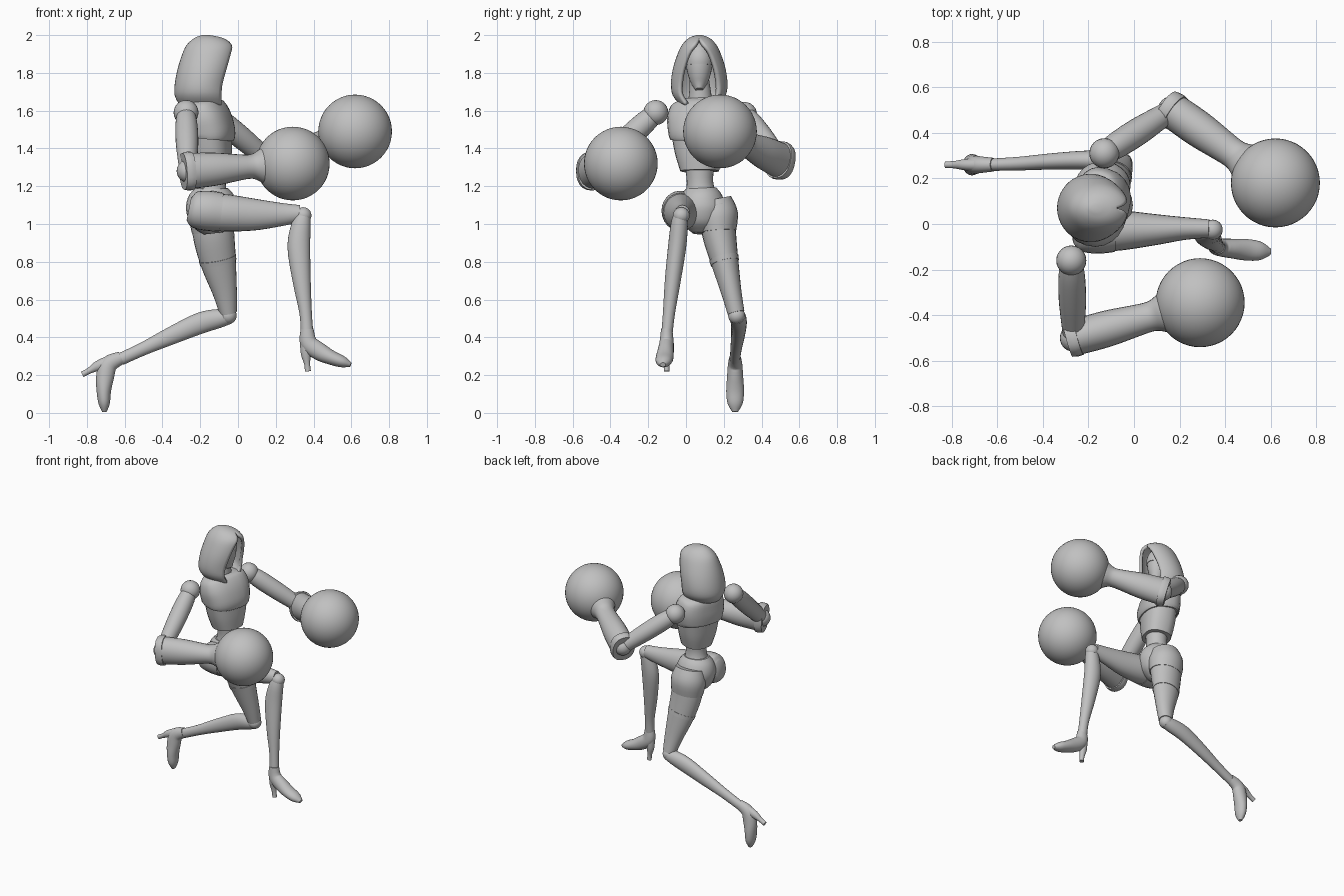
import bpy
import bmesh
from math import sin, cos, pi, radians
from mathutils import Vector, Matrix

if "Cube" in bpy.data.objects:
    bpy.data.objects.remove(bpy.data.objects["Cube"])

grey = bpy.data.materials.new("plain_grey")
grey.use_nodes = True
grey.diffuse_color = (0.53, 0.53, 0.53, 1)
grey.node_tree.nodes["Principled BSDF"].inputs["Base Color"].default_value = grey.diffuse_color
parts = []


def finish(name, bm):
    bmesh.ops.remove_doubles(bm, verts=bm.verts, dist=0.0001)
    bmesh.ops.recalc_face_normals(bm, faces=bm.faces)
    mesh = bpy.data.meshes.new(name)
    bm.to_mesh(mesh)
    bm.free()
    mesh.materials.append(grey)
    obj = bpy.data.objects.new(name, mesh)
    bpy.context.collection.objects.link(obj)
    parts.append(obj)
    return obj


def smooth_rows(rows, steps):
    """Catmull-Rom interpolation of rows of numbers."""
    out = []
    for i in range(len(rows) - 1):
        a, b, c, d = rows[max(i - 1, 0)], rows[i], rows[i + 1], rows[min(i + 2, len(rows) - 1)]
        for k in range(steps):
            t = k / steps
            out.append([q + 0.5 * t * (r - p + t * (2 * p - 5 * q + 4 * r - s + t * (3 * (q - r) + s - p)))
                        for p, q, r, s in zip(a, b, c, d)])
    return out + [list(rows[-1])]


def tube(name, rows, ref=(0, 1, 0), steps=4, square=1.0, sides=24):
    """Closed loft: rows are x, y, z, radius across ref, radius along ref."""
    rows = smooth_rows(rows, steps)
    pts = [Vector(r[:3]) for r in rows]
    bm = bmesh.new()
    rings = []
    for i, row in enumerate(rows):
        tangent = (pts[min(i + 1, len(pts) - 1)] - pts[max(i - 1, 0)]).normalized()
        side = tangent.cross(Vector(ref)).normalized()
        along = side.cross(tangent)
        ring = []
        for k in range(sides):
            c, s = cos(2 * pi * k / sides), sin(2 * pi * k / sides)
            c = abs(c) ** square * (1 if c > 0 else -1)
            s = abs(s) ** square * (1 if s > 0 else -1)
            ring.append(bm.verts.new(pts[i] + side * row[3] * c + along * row[4] * s))
        rings.append(ring)
    for a, b in zip(rings, rings[1:]):
        for k in range(sides):
            n = (k + 1) % sides
            bm.faces.new((a[k], a[n], b[n], b[k]))
    bm.faces.new(rings[0])
    bm.faces.new(rings[-1])
    return finish(name, bm)


def ball(name, centre, radius, seg=24):
    bm = bmesh.new()
    bmesh.ops.create_uvsphere(bm, u_segments=seg, v_segments=seg // 2, radius=radius,
                              matrix=Matrix.Translation(centre))
    return finish(name, bm)


# Hood: open-fronted shell; rows are z, back x, front x, half width, opening angle
hood_rows = smooth_rows([
    (1.63, -.31, -.05, .10, 45), (1.68, -.335, -.045, .14, 45), (1.74, -.335, -.045, .15, 42),
    (1.82, -.32, -.03, .14, 38), (1.90, -.295, -.02, .115, 30), (1.95, -.27, -.03, .09, 14),
    (1.985, -.23, -.08, .055, 0), (2.0, -.19, -.15, .015, 0)], 3)
bm = bmesh.new()
rings = []
for z, back, front, half, gap in hood_rows:
    gap = radians(max(gap, 0))
    angles = [gap + (2 * pi - 2 * gap) * k / 32 for k in range(33)]
    rings.append([bm.verts.new(((back + front) / 2 + (front - back) / 2 * cos(a),
                                .07 + half * sin(a), z)) for a in angles])
for a, b in zip(rings, rings[1:]):
    for k in range(32):
        bm.faces.new((a[k], a[k + 1], b[k + 1], b[k]))
bm.faces.new(rings[-1])
hood = finish("hood", bm)
shell = hood.modifiers.new("thickness", 'SOLIDIFY')
shell.thickness = 0.02
shell.offset = -1

# Head inside the hood
tube("face", [(-.12, .07, 1.71, .025, .02), (-.14, .07, 1.76, .055, .05), (-.15, .07, 1.84, .075, .07),
              (-.16, .07, 1.91, .075, .065), (-.17, .07, 1.955, .04, .03)])
tube("face_visor", [(-.15, .07, 1.84, .079, .072), (-.153, .07, 1.87, .083, .074),
                    (-.157, .07, 1.9, .077, .069)], steps=2)
tube("neck", [(-.19, .075, 1.58, .075, .08), (-.18, .075, 1.68, .06, .06), (-.17, .07, 1.78, .05, .05)])

# Torso, turned slightly towards the right
turned = (.285, .958, 0)
tube("upper_chest", [(-.19, .075, 1.66, .07, .09), (-.185, .075, 1.63, .095, .155),
                     (-.165, .075, 1.56, .12, .175), (-.15, .072, 1.48, .128, .165),
                     (-.15, .072, 1.45, .118, .155)], turned, square=.8)
tube("rib_cage", [(-.15, .072, 1.48, .11, .15), (-.143, .072, 1.37, .105, .128),
                  (-.135, .072, 1.28, .092, .10)], turned, square=.8)
tube("waist", [(-.135, .072, 1.32, .075, .08), (-.135, .074, 1.22, .07, .07),
               (-.14, .08, 1.13, .09, .09)], turned)
tube("pelvis", [(-.14, .078, 1.19, .085, .08), (-.14, .08, 1.15, .12, .11), (-.14, .082, 1.08, .135, .13),
                (-.135, .085, 1.0, .11, .10), (-.13, .085, .95, .05, .05)])

# Right leg, raised forwards
tube("right_hip_band", [(-.26, -.03, 1.08, .06, .06), (-.23, -.03, 1.075, .095, .09),
                        (-.16, -.03, 1.07, .106, .1), (-.09, -.028, 1.062, .103, .095)])
tube("right_thigh", [(-.2, -.03, 1.07, .09, .085), (-.08, -.028, 1.06, .099, .09), (.08, -.025, 1.05, .085, .07),
                     (.22, -.02, 1.05, .063, .05), (.33, -.02, 1.055, .045, .04)])
ball("right_knee", (.345, -.025, 1.045), .044)
tube("right_shin", [(.35, -.025, 1.06, .035, .035), (.335, -.035, 1.0, .05, .045), (.322, -.047, .88, .06, .048),
                    (.337, -.07, .7, .048, .042), (.358, -.09, .53, .033, .032), (.365, -.1, .43, .033, .03)])

# Left leg, trailing behind
tube("left_hip_band", [(-.14, .15, 1.13, .1, .09), (-.138, .165, 1.05, .122, .11), (-.13, .172, .96, .114, .094)])
tube("left_thigh", [(-.14, .16, 1.1, .11, .095), (-.13, .175, .95, .11, .09), (-.105, .205, .8, .095, .073),
                    (-.07, .24, .64, .065, .054), (-.052, .265, .53, .046, .045)])
tube("left_thigh_strap", [(-.109, .2, .82, .1, .079), (-.104, .206, .795, .097, .076)], steps=1)
ball("left_knee", (-.052, .268, .515), .045)
tube("left_shin", [(-.04, .27, .51, .038, .038), (-.1, .275, .5, .05, .043), (-.2, .28, .475, .056, .042),
                   (-.35, .275, .41, .047, .036), (-.5, .265, .34, .035, .03), (-.62, .26, .285, .033, .027)])


# High-heeled shoes share one shape, pitched about the ankle
def shoe(side, ankle, pitch, yaw):
    place = Matrix.Translation(ankle) @ Matrix.Rotation(yaw, 4, 'Z') @ Matrix.Rotation(pitch, 4, 'Y')
    upper = [(0, 0, .005, .034, .03), (.008, 0, -.07, .046, .038), (.065, 0, -.115, .047, .043),
             (.13, 0, -.148, .038, .047), (.19, 0, -.17, .03, .04), (.232, 0, -.185, .012, .015)]
    heel = [(-.002, 0, -.075, .036, .03), (-.006, 0, -.13, .027, .024), (0, 0, -.18, .016, .016),
            (.004, 0, -.22, .016, .015)]
    for name, rows in (("shoe", upper), ("shoe_heel", heel)):
        obj = tube(side + "_" + name, rows)
        obj.data.transform(place)


shoe("right", (.366, -.102, .44), 0, radians(-5))
shoe("left", (-.622, .26, .29), radians(68), 0)

# Arms ending in big round gloves
up = (0, 0, 1)
for side, shoulder, elbow, fist in (
        ("right", Vector((-.275, -.16, 1.59)), Vector((-.265, -.5, 1.28)), Vector((.29, -.345, 1.32))),
        ("left", Vector((-.13, .31, 1.58)), Vector((.165, .5, 1.335)), Vector((.62, .18, 1.49)))):
    ball(side + "_shoulder", shoulder, .066)
    ball(side + "_fist", fist, .195, 48)
    ball(side + "_elbow", elbow, .06)

    def along(a, b, stations):
        return [(*a.lerp(b, t), r, s) for t, r, s in stations]

    tube(side + "_upper_arm", along(shoulder, elbow, [
        (.02, .048, .05), (.2, .058, .06), (.5, .06, .06), (.8, .052, .054), (1, .045, .048)]), up)
    tube(side + "_glove_cuff", along(elbow, fist, [
        (-.045, .078, .097), (0, .083, .103), (.04, .082, .101)]), up, square=.85)
    tube(side + "_glove_sleeve", along(elbow, fist, [
        (-.02, .078, .096), (.25, .08, .088), (.48, .07, .07), (.58, .066, .064),
        (.64, .07, .07), (.72, .09, .095), (.82, .1, .1)]), up)

# Smooth shading that keeps hard edges
bpy.ops.object.select_all(action='DESELECT')
for obj in parts:
    obj.select_set(True)
bpy.context.view_layer.objects.active = parts[0]
bpy.ops.object.shade_smooth_by_angle(angle=radians(40))
